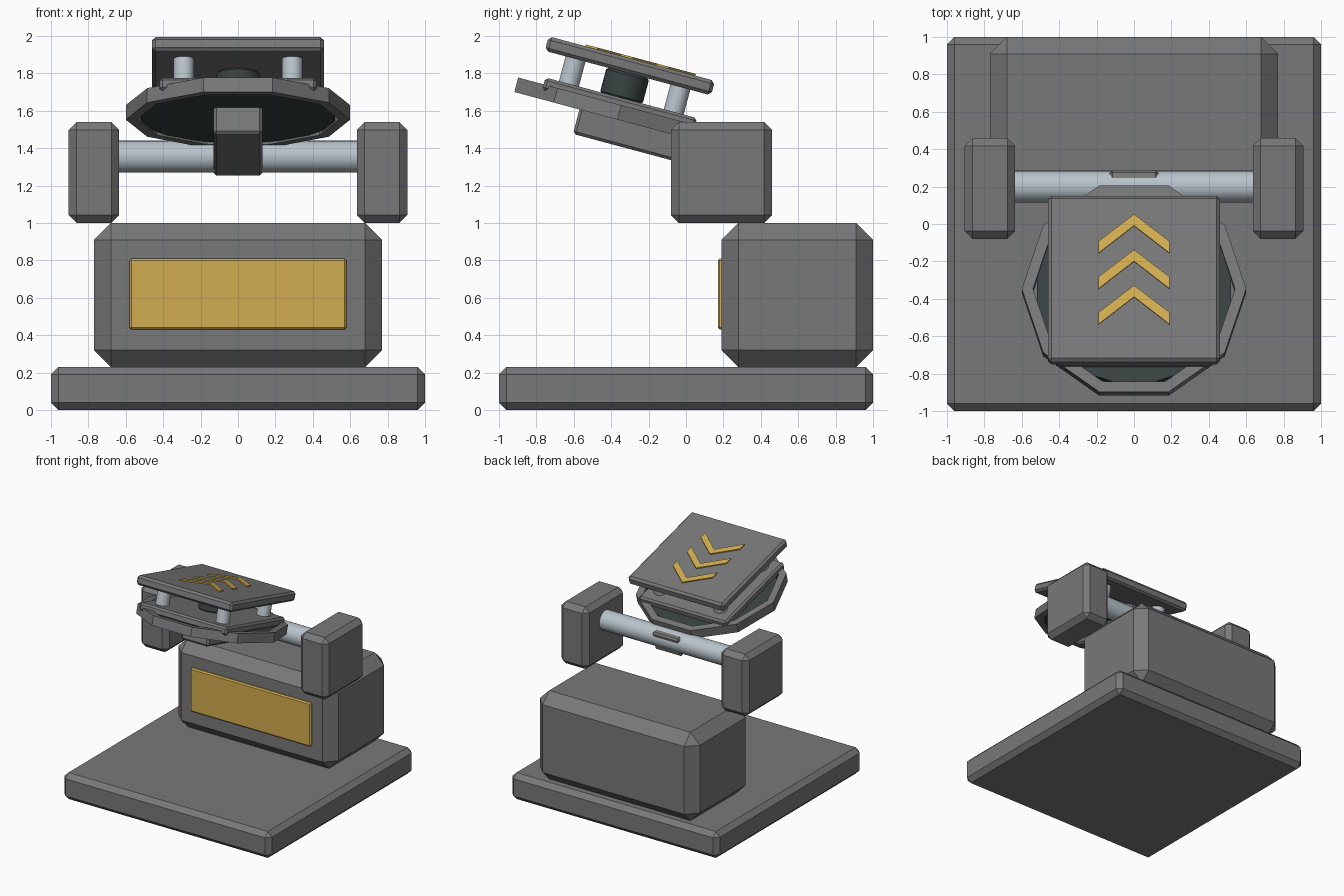
import bpy, bmesh
from math import radians, pi, cos, sin
from mathutils import Matrix, Vector

cube = bpy.data.objects.get("Cube")
if cube:
    bpy.data.objects.remove(cube, do_unlink=True)


def material(name, rgb):
    m = bpy.data.materials.new(name)
    m.use_nodes = True
    m.diffuse_color = (*rgb, 1)
    m.node_tree.nodes["Principled BSDF"].inputs["Base Color"].default_value = (*rgb, 1)
    return m


GREY = material("dark grey", (0.19, 0.19, 0.195))
GOLD = material("gold", (0.65, 0.42, 0.08))
STEEL = material("pale steel", (0.48, 0.55, 0.60))
DARK = material("dark green grey", (0.04, 0.055, 0.053))

# Tilted frame shared by every part of the head
HEAD = Matrix.Translation((0, -0.30, 1.84)) @ Matrix.Rotation(radians(-15), 4, 'X')
WORLD = Matrix.Identity(4)


def finish(name, bm, mat, frame=WORLD, bevel=0, smooth=False):
    if bevel:
        sharp = [e for e in bm.edges if e.calc_face_angle(0) > 0.7]
        bmesh.ops.bevel(bm, geom=sharp, offset=bevel, segments=1, affect='EDGES')
    bmesh.ops.recalc_face_normals(bm, faces=bm.faces)
    mesh = bpy.data.meshes.new(name)
    bm.to_mesh(mesh)
    bm.free()
    mesh.materials.append(mat)
    obj = bpy.data.objects.new(name, mesh)
    obj.matrix_world = frame
    bpy.context.collection.objects.link(obj)
    if smooth:
        bpy.ops.object.select_all(action='DESELECT')
        obj.select_set(True)
        bpy.context.view_layer.objects.active = obj
        bpy.ops.object.shade_smooth_by_angle(angle=radians(35))
    return obj


def box(name, low, high, mat, bevel=0, frame=WORLD):
    low, high = Vector(low), Vector(high)
    bm = bmesh.new()
    bmesh.ops.create_cube(bm, size=1, matrix=Matrix.Translation((low + high) / 2)
                          @ Matrix.Diagonal((*(high - low), 1)))
    return finish(name, bm, mat, frame, bevel)


def cylinder(name, centre, radius, depth, mat, frame=WORLD, sides=32, along_x=False, bevel=0):
    turn = Matrix.Rotation(pi / 2, 4, 'Y') if along_x else WORLD
    bm = bmesh.new()
    bmesh.ops.create_cone(bm, cap_ends=True, segments=sides, radius1=radius, radius2=radius,
                          depth=depth, matrix=Matrix.Translation(centre) @ turn)
    return finish(name, bm, mat, frame, bevel, smooth=sides > 12)


def prism(name, outline, z0, z1, mat, frame):
    bm = bmesh.new()
    face = bm.faces.new([bm.verts.new((x, y, z0)) for x, y in outline])
    top = bmesh.ops.extrude_face_region(bm, geom=[face])["geom"]
    bmesh.ops.translate(bm, vec=(0, 0, z1 - z0),
                        verts=[v for v in top if isinstance(v, bmesh.types.BMVert)])
    return finish(name, bm, mat, frame)


def ring(name, y, outer, inner, z0, z1, sides, mat, frame):
    bm = bmesh.new()
    loops = []
    for i in range(sides):
        a = 2 * pi * i / sides
        loops.append([bm.verts.new((r * cos(a), y + r * sin(a), z))
                      for r, z in ((outer, z0), (outer, z1), (inner, z1), (inner, z0))])
    for i in range(sides):
        p, q = loops[i], loops[(i + 1) % sides]
        for k in range(4):
            n = (k + 1) % 4
            bm.faces.new((p[k], q[k], q[n], p[n]))
    return finish(name, bm, mat, frame)


# Base, body and front panel
box("base_slab", (-1, -1, 0), (1, 1, 0.23), GREY, 0.04)
box("body", (-0.77, 0.19, 0.23), (0.77, 1, 1), GREY, 0.09)
box("front_panel", (-0.58, 0.17, 0.43), (0.58, 0.21, 0.81), GOLD, 0.01)

# Axle between two side blocks
for side, x in (("right", -0.77), ("left", 0.77)):
    box(side + "_block", (x - 0.135, -0.08, 1.0), (x + 0.135, 0.46, 1.54), GREY, 0.042)
cylinder("axle", (0, 0.2, 1.355), 0.085, 1.3, STEEL, along_x=True)

# Head: arm, ten-sided dish, inner plate, hub
box("arm", (-0.13, -0.2, -0.43), (0.13, 0.68, -0.258), GREY, 0.015, HEAD)
ring("dish_rim", 0.01, 0.6, 0.54, -0.295, -0.215, 10, GREY, HEAD)
cylinder("dish_floor", (0, 0.01, -0.26), 0.545, 0.05, DARK, HEAD, sides=10)
box("inner_plate", (-0.42, -0.42, -0.245), (0.42, 0.42, -0.177), GREY, 0.015, HEAD)
cylinder("hub", (0, 0, -0.11), 0.118, 0.15, DARK, HEAD, bevel=0.015)

# Four struts carrying the top plate
for end, y in (("front", -0.29), ("back", 0.29)):
    for side, x in (("right", -0.29), ("left", 0.29)):
        cylinder(f"{end}_{side}_strut", (x, y, -0.11), 0.055, 0.16, STEEL, HEAD)
box("top_plate", (-0.46, -0.46, -0.04), (0.46, 0.46, 0.04), GREY, 0.018, HEAD)

# Chevrons on the top plate
for i in range(3):
    tip = 0.352 - 0.197 * i
    shape = [(0, tip), (-0.19, tip - 0.15), (-0.19, tip - 0.215),
             (0, tip - 0.063), (0.19, tip - 0.215), (0.19, tip - 0.15)]
    prism(f"chevron_{i + 1}", shape, 0.04, 0.0495, GOLD, HEAD)
